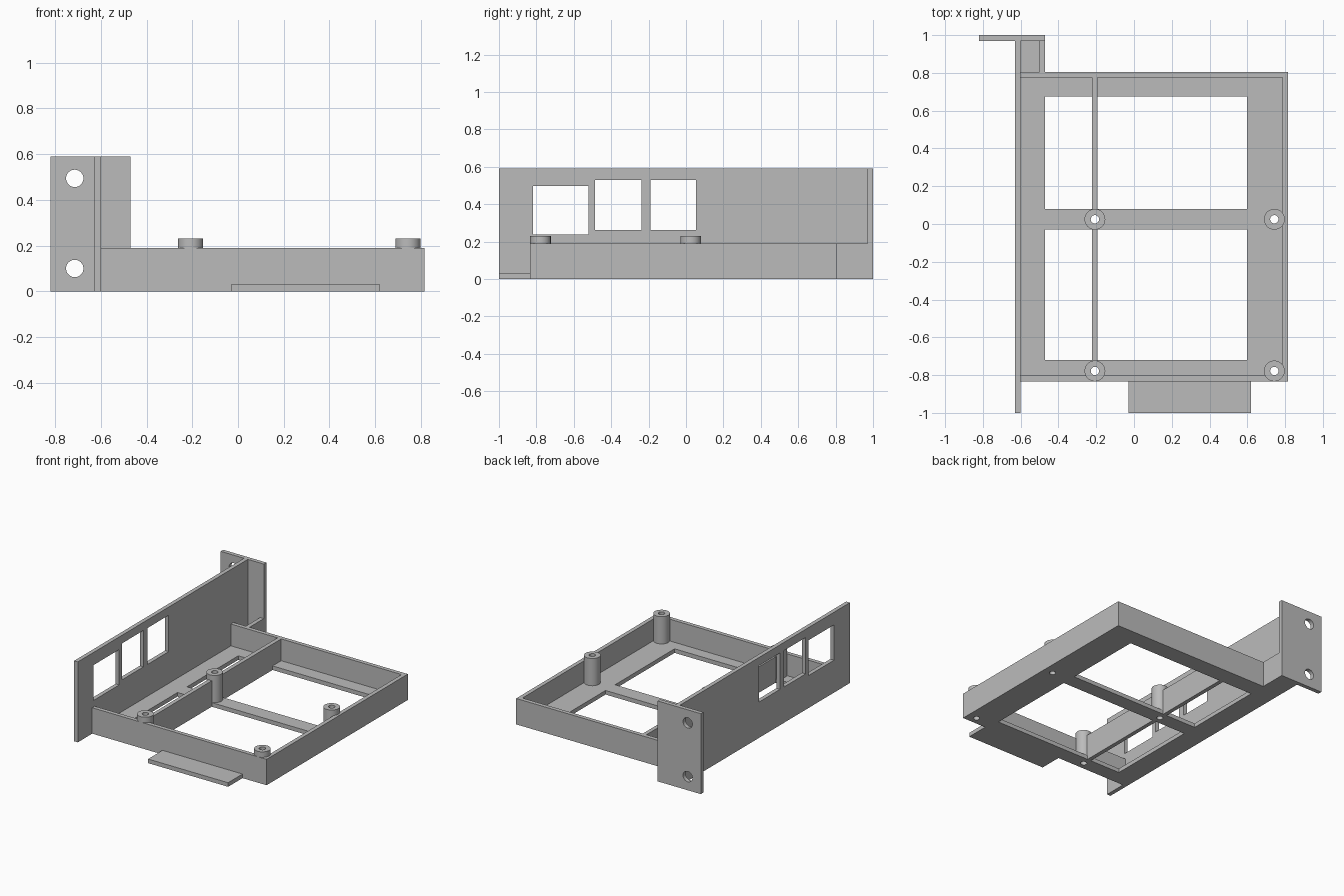
import bpy

default = bpy.data.objects.get("Cube")
if default:
    bpy.data.objects.remove(default, do_unlink=True)

grey = bpy.data.materials.new("plain grey")
grey.use_nodes = True
colour = (0.5, 0.5, 0.5, 1)
grey.diffuse_color = colour
grey.node_tree.nodes["Principled BSDF"].inputs["Base Color"].default_value = colour


def box(name, x, y, z):
    """Box from (low, high) ranges on each axis."""
    centre = [(a + b) / 2 for a, b in (x, y, z)]
    bpy.ops.mesh.primitive_cube_add(size=1, location=centre)
    ob = bpy.context.object
    ob.name = name
    ob.scale = [b - a for a, b in (x, y, z)]
    bpy.ops.object.transform_apply(location=False, rotation=False, scale=True)
    ob.data.materials.append(grey)
    return ob


def cylinder(name, radius, depth, centre, rotation=(0, 0, 0)):
    bpy.ops.mesh.primitive_cylinder_add(
        vertices=40, radius=radius, depth=depth, location=centre, rotation=rotation)
    ob = bpy.context.object
    ob.name = name
    ob.data.materials.append(grey)
    return ob


def cut(target, *cutters):
    """Subtract each cutter from the target, then discard it."""
    for cutter in cutters:
        cutter.hide_render = True
        mod = target.modifiers.new("cut", 'BOOLEAN')
        mod.operation = 'DIFFERENCE'
        mod.solver = 'EXACT'
        mod.object = cutter
        bpy.context.view_layer.objects.active = target
        bpy.ops.object.modifier_apply(modifier=mod.name)
        bpy.data.objects.remove(cutter, do_unlink=True)


T = 0.03                        # sheet thickness
LEFT, RIGHT = -0.60, 0.815      # tray extents
FRONT, BACK = -0.833, 0.805
WALL, TALL = 0.19, 0.59         # low wall and panel heights
RIB = (-0.222, -0.192)          # divider across the tray

# Tray: solid block hollowed into two bays, with floor openings beside the divider
tray = box("tray", (LEFT, RIGHT), (FRONT, BACK), (0, WALL))
bay_y = (FRONT + T, BACK - T)
for bay_x in ((LEFT - T, RIB[0]), (RIB[1], RIGHT - T)):
    cut(tray, box("bay", bay_x, bay_y, (T, 1)))
for open_x in ((-0.47, RIB[0]), (RIB[1], 0.597)):
    for open_y in ((-0.72, -0.03), (0.08, 0.675)):
        cut(tray, box("opening", open_x, open_y, (-0.1, 0.1)))

# Hollow standoffs, with screw holes through the floor and divider
for row, y in (("front", -0.778), ("middle", 0.025)):
    for side, x in (("right", -0.207), ("left", 0.743)):
        cut(tray, cylinder("hole", 0.022, 1, (x, y, 0)))
        post = cylinder(f"{row}_{side}_standoff", 0.055, 0.23 - T, (x, y, (0.23 + T) / 2))
        cut(post, cylinder("hole", 0.022, 1, (x, y, 0)))
        cut(tray, cylinder("hole", 0.022, 1, (x, y, 0.5)))
        post.select_set(True)
        bpy.context.view_layer.objects.active = post
        bpy.ops.object.shade_smooth_by_angle()
        post.select_set(False)

# Front tab
box("front_tab", (-0.03, 0.62), (-1, FRONT), (0, T))

# Tall side panel with three port windows
panel = box("side_panel", (LEFT - T, LEFT), (-1, 1 - T), (0, TALL))
for y, z in (((-0.817, -0.521), (0.238, 0.497)),
             ((-0.487, -0.239), (0.263, 0.53)),
             ((-0.191, 0.054), (0.263, 0.53))):
    cut(panel, box("window", (-1, 0), y, z))

# Rear mounting flange with two screw holes
flange = box("mounting_flange", (-0.82, -0.47), (1 - T, 1), (0, TALL))
for z in (0.1, 0.494):
    cut(flange, cylinder("hole", 0.038, 1, (-0.714, 1, z), (1.5707963, 0, 0)))

# Channel joining the tray to the flange
box("channel_floor", (LEFT, -0.47 - T), (BACK, 1 - T), (0, T))
box("channel_rib", (-0.47 - T, -0.47), (BACK, 1 - T), (0, WALL))
